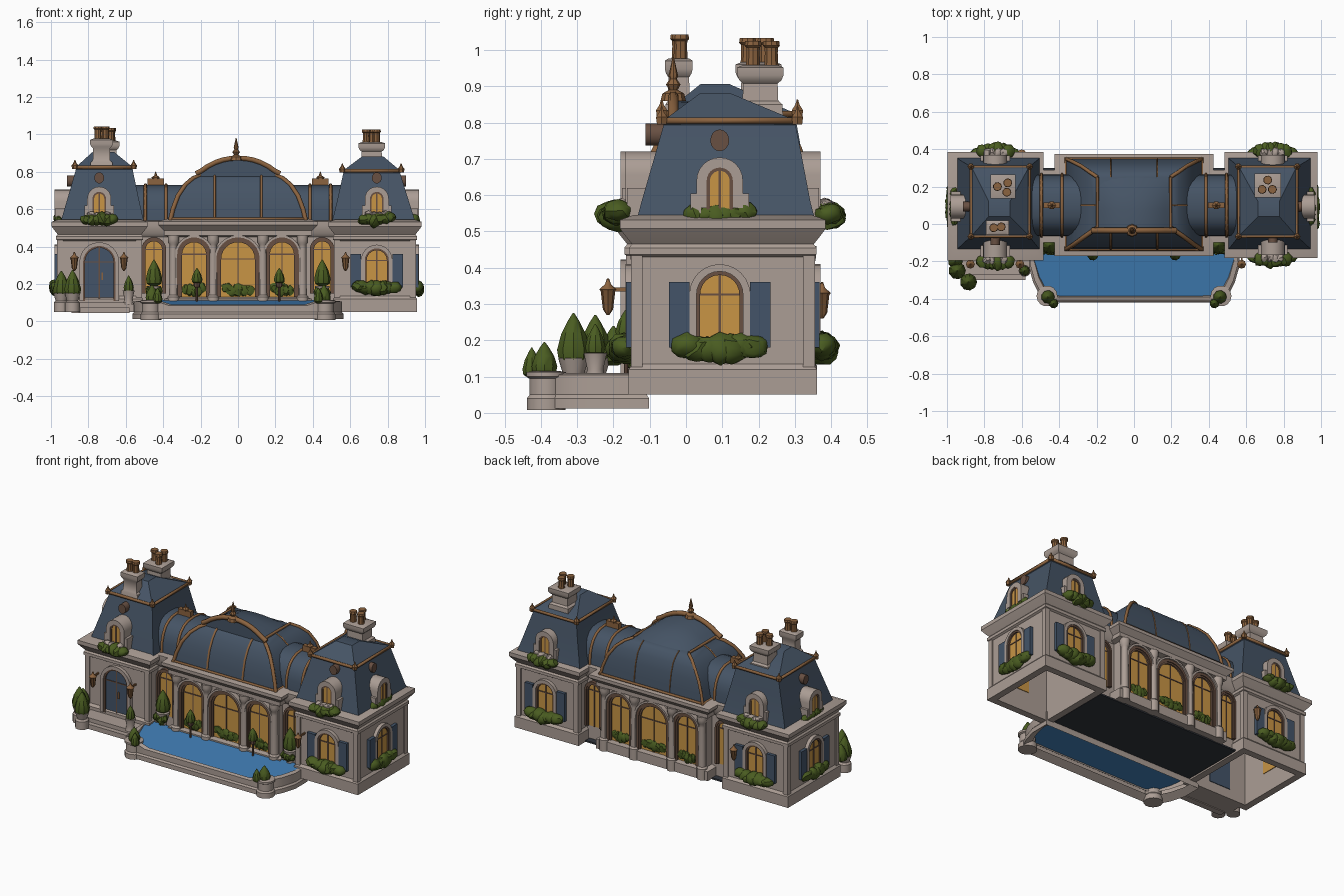
import bpy, bmesh, math, random
from mathutils import Matrix, Vector

if "Cube" in bpy.data.objects:
    bpy.data.objects.remove(bpy.data.objects["Cube"])
random.seed(4)
I = Matrix.Identity(4)

def mat(name, r, g, b):
    m = bpy.data.materials.new(name)
    m.diffuse_color = (r, g, b, 1)
    m.use_nodes = True
    m.node_tree.nodes["Principled BSDF"].inputs["Base Color"].default_value = m.diffuse_color
    return m

STONE = mat("warm_stone", .41, .34, .30)
SLATE = mat("slate_roof", .06, .088, .13)
BRONZE = mat("bronze", .26, .125, .05)
GLASS = mat("amber_glass", .58, .30, .06)
LEAF = mat("leaf_green", .068, .108, .015)
WATER = mat("pool_water", .05, .2, .45)
PAINT = mat("blue_paint", .056, .088, .14)
BROWN = mat("dark_brown", .14, .08, .055)
DARK = mat("dark_floor", .03, .035, .045)

# ---------- helpers ----------
def put(name, bm, m, M=I):
    bmesh.ops.recalc_face_normals(bm, faces=bm.faces)
    me = bpy.data.meshes.new(name)
    bm.to_mesh(me)
    bm.free()
    me.transform(M)
    me.materials.append(m)
    bpy.context.collection.objects.link(bpy.data.objects.new(name, me))

def loft(name, rings, m, M=I, caps=True):
    bm = bmesh.new()
    vs = [[bm.verts.new(p) for p in r] for r in rings]
    n = len(rings[0])
    for a, b in zip(vs, vs[1:]):
        for i in range(n):
            bm.faces.new((a[i], a[(i + 1) % n], b[(i + 1) % n], b[i]))
    if caps:
        bm.faces.new(vs[0])
        bm.faces.new(vs[-1])
    put(name, bm, m, M)

def rect(x0, x1, y0, y1, z):
    return [(x0, y0, z), (x1, y0, z), (x1, y1, z), (x0, y1, z)]

def box(name, x0, x1, y0, y1, z0, z1, m, M=I):
    loft(name, [rect(x0, x1, y0, y1, z0), rect(x0, x1, y0, y1, z1)], m, M)

def walls(name, x0, x1, y0, y1, prof, m=STONE):
    loft(name, [rect(x0 - o, x1 + o, y0 - o, y1 + o, z) for o, z in prof], m)

def lathe(name, prof, loc, m, n=12):
    loft(name, [[(r * math.cos(2 * math.pi * i / n), r * math.sin(2 * math.pi * i / n), z)
                 for i in range(n)] for r, z in prof], m, Matrix.Translation(loc))

def tube(name, pts, r, m=BRONZE, closed=False):
    cu = bpy.data.curves.new(name, 'CURVE')
    cu.dimensions, cu.bevel_depth, cu.bevel_resolution, cu.use_fill_caps = '3D', r, 1, True
    sp = cu.splines.new('POLY')
    sp.points.add(len(pts) - 1)
    for p, q in zip(sp.points, pts):
        p.co = (*q, 1)
    sp.use_cyclic_u = closed
    cu.materials.append(m)
    bpy.context.collection.objects.link(bpy.data.objects.new(name, cu))

def arch(w, z0, z1, n=12):
    top = [(-w * math.cos(math.pi * i / n), z1 - w + w * math.sin(math.pi * i / n)) for i in range(n + 1)]
    return [(-w, z0)] + top + [(w, z0)]

def plate(name, line, y0, y1, m, M):
    loft(name, [[(x, y, z) for x, z in line] for y in (y0, y1)], m, M)

def surround(name, w, z0, z1, t, y0, y1, m, M):
    pairs = zip(arch(w + t, z0, z1 + t), arch(w, z0, z1))
    loft(name, [[(a[0], y0, a[1]), (b[0], y0, b[1]), (b[0], y1, b[1]), (a[0], y1, a[1])]
                for a, b in pairs], m, M)

def face(x, y, deg):
    return Matrix.Translation((x, y, 0)) @ Matrix.Rotation(math.radians(deg), 4, 'Z')

def hedge(name, M, half, z, d=.045, h=.036, n=6, out=0.0, m=LEAF):
    bm = bmesh.new()
    for i in range(n):
        u = -1 + 2 * i / (n - 1)
        k = random.uniform(.9, 1.1) * (1 - .25 * abs(u))
        p = Vector((u * half * .72, -d * .5 - out, z + random.uniform(-.2, .2) * h + .008 * u * u))
        S = Matrix.Diagonal((half * .36, d * k, h * k, 1))
        bmesh.ops.create_icosphere(bm, subdivisions=2, radius=1, matrix=Matrix.Translation(p) @ S)
    for v in bm.verts:
        v.co += Vector([random.uniform(-.004, .004) for _ in 'xyz'])
    put(name, bm, m, M)

def cone_bush(name, x, y, z, r, h):
    lathe(name, [(.3 * r, z), (.9 * r, z + .12 * h), (r, z + .3 * h), (.75 * r, z + .6 * h),
                 (.35 * r, z + .85 * h), (.05 * r, z + h)], (x, y, 0), LEAF, 9)

def window(name, M, w, z0, z1, glass=GLASS, t=.02, frame=STONE):
    surround(name + "_surround", w + .008, z0, z1 + .008, t, -.022, .01, frame, M)
    surround(name + "_frame", w - .002, z0, z1 - .002, .011, -.016, .01, BROWN, M)
    plate(name + "_pane", arch(w, z0, z1), -.006, .004, glass, M)
    box(name + "_mullion", -.003, .003, -.01, 0, z0, z1, BROWN, M)
    box(name + "_transom", -w, w, -.01, 0, z1 - w - .003, z1 - w + .003, BROWN, M)

def lantern(x, y, z, wall):
    lathe("lantern", [(.004, z - .05), (.014, z - .035), (.02, z + .015), (.024, z + .02),
                      (.008, z + .035), (.003, z + .05)], (x, y, 0), BRONZE, 8)
    box("lantern_bracket", x - .004, x + .004, min(y, wall), max(y, wall), z + .015, z + .025, BRONZE)

# ---------- wings: hollow shells, open underneath ----------
WALL = [(-.03, .49), (-.03, .05), (.013, .05), (.013, .12), (0, .135), (0, .43), (.012, .437), (.012, .455),
        (.004, .465), (.024, .49), (.037, .508), (.037, .532), (0, .545)]

def dormer(M, out, up):
    plate("dormer_body", arch(.052, .54, .695 + up), -.02, .10, STONE, M)
    surround("dormer_hood", .036, .565, .672 + up, .028, -.034, .06, STONE, M)
    plate("dormer_pane", arch(.034, .56, .67 + up), -.026, -.018, GLASS, M)
    surround("dormer_frame", .027, .56, .663 + up, .009, -.03, 0, BROWN, M)
    box("dormer_mullion", -.003, .003, -.029, -.02, .56, .67 + up, BROWN, M)
    for k in (-1, 1):
        box("dormer_foot", k * .066 - .014, k * .066 + .014, -.03, .03, .535, .60 + up, STONE, M)
    hedge("dormer_hedge", M, .095, .543, .05 if out else .026, .036, 6, out)
    if out:
        hedge("dormer_blossoms", M, .06, .566, .03, .02, 4, out, STONE)
    plate("round_vent", [(.026 * math.cos(a * math.pi / 8), .747 + up + .03 * math.sin(a * math.pi / 8))
                         for a in range(16)], .034, .10, BROWN, M)

def chimney(x, y, hx, hy, top, pots):
    prof = [(1.1, .76), (1.05, .85), (.85, .86), (.82, top - .045), (1, top - .035), (1.1, top - .022),
            (1.1, top), (.8, top + .007)]
    loft("chimney", [rect(x - hx * k, x + hx * k, y - hy * k, y + hy * k, z) for k, z in prof], STONE)
    for dx, dy in pots:
        lathe("chimney_pot", [(.020, top), (.018, top + .04), (.019, top + .055), (.024, top + .06),
                              (.022, top + .073)], (x + dx, y + dy, 0), BRONZE, 9)

for s in (-1, 1):
    edge, front_y, lift = (.96, -.158, .022) if s < 0 else (.945, -.145, .003)
    a, b = sorted((s * .52, s * edge))
    cx = s * .742
    walls("wing_walls", a, b, front_y, .348, WALL)
    for px in (a, b):
        for py in (front_y, .348):
            box("corner_pilaster", px - (.007 if px == a else .025), px + (.025 if px == a else .007),
                py - (.007 if py < 0 else .025), py + (.025 if py < 0 else .007), .06, .435, STONE)
    # mansard roof with bronze curb and low hipped top
    def roof(o_in, o_out, f, k, z):
        x0, x1 = sorted((s * (.503 + o_in), s * (.947 - o_out)))
        return rect(x0, x1, f, k, z + lift * (z - .535) / .27)
    loft("mansard_roof", [roof(0, 0, -.135, .355, .535), roof(.012, .014, -.123, .343, .58),
                          roof(.04, .052, -.088, .32, .70), roof(.06, .08, -.062, .302, .79),
                          roof(.052, .072, -.07, .31, .805)], SLATE)
    loft("roof_cap", [roof(.06, .08, -.062, .302, .803), roof(.16, .17, .04, .12, .878)], SLATE)
    curb = roof(.055, .075, -.067, .307, .802)
    tube("roof_curb", curb, .010, closed=True)
    for p in curb:
        lathe("corner_ornament", [(.015, -.01), (.018, .01), (.007, .025), (.002, .04)], p, BRONZE, 6)
    # windows, shutters, dormers
    sides = ((face(cx, front_y, 0), 0), (face(cx, .348, 180), 1), (face(s * edge, .093, 90 * s), 2))
    for M, side in sides:
        if side == 0 and s < 0:
            window("front_door", M, .078, .11, .395, PAINT)
            plate("door_inside", arch(.075, .11, .39), .026, .034, PAINT, M)
            box("door_handle", .012, .02, -.014, 0, .22, .26, BRONZE, M)
        else:
            window("wing_window", M, .056, .18, .382)
            plate("window_inside", arch(.056, .18, .382), .026, .034, GLASS, M)
            for k in (-1, 1):
                box("shutter", k * .112 - .028, k * .112 + .028, -.02, .002, .18, .36, PAINT, M)
            hedge("window_hedge", M, .125, .178, .034 if side == 2 else .05, .042, 7)
        dormer(M @ Matrix.Translation((0, .012, 0)), 0 if side == 2 else .03, .004 if side == 2 else .02)

chimney(-.70, .20, .06, .058, .96, [(-.03, 0), (.025, .02), (.02, -.03)])
chimney(-.73, -.02, .055, .035, .97, [(-.02, 0), (.02, .005)])
chimney(.715, .205, .065, .058, .952, [(-.03, -.02), (.0, .03), (.025, -.02)])
for x in (-.875, -.61, .575):
    lantern(x, -.215, .32, -.14)
lantern(-.60, .375, .31, .34)

# ---------- central pavilion ----------
walls("pavilion_walls", -.365, .365, -.11, .315,
      [(-.01, .09), (-.01, .06), (.03, .06), (.03, .12), (0, .13), (0, .45), (.03, .46), (.03, .485),
       (.05, .505), (.06, .515), (.06, .535), (.01, .55)])
box("pavilion_floor", -.5, .5, -.13, .30, .055, .065, DARK)
for y, deg in ((-.11, 0), (.315, 180)):
    for x, w in ((-.235, .066), (0, .092), (.235, .066)):
        M = face(x, y, deg)
        window("pavilion_window", M, w, .13, .425, t=.016, frame=BROWN)
        surround("pavilion_arch", w + .024, .13, .449, .012, -.03, .01, STONE, M)
        hedge("window_planting", M, w * .9, .165, .014, .036, 5)
    for x in (-.345, -.133, .133, .345):
        lathe("column", [(.032, .06), (.032, .13), (.023, .14), (.02, .39), (.021, .41), (.028, .42), (.03, .44),
                         (.03, .46)], (x, y - .014 if y < 0 else y + .014, 0), STONE)
# curved main roof
DOME = [(.362, -.135, .348, .54), (.348, -.127, .342, .60), (.322, -.11, .33, .67), (.282, -.08, .31, .73),
        (.24, -.05, .28, .765), (.195, -.02, .25, .785)]
loft("main_roof", [rect(-h, h, f, k, z) for h, f, k, z in DOME], SLATE)
def lens(y, z0, h):
    return [(-.2 + .04 * i, y, z0 + h * (1 - abs(i / 5 - 1) ** 2.2)) for i in range(11)] + [(.2, y, .74), (-.2, y, .74)]
loft("crest_roof", [lens(-.035, .79, .07), lens(.08, .79, .065), lens(.19, .785, .04), lens(.27, .765, .005)], SLATE)
for e in (-1, 1):
    tube("front_hip_rib", [(e * h, f, z) for h, f, k, z in DOME], .012)
    tube("back_hip_rib", [(e * h, k, z) for h, f, k, z in DOME], .010)
    tube("top_rib", [(e * .195, -.02, .79), (e * .195, .25, .79)], .008)
    tube("front_rib", [(e * .125, f, z) for h, f, k, z in DOME], .007)
    tube("back_rib", [(e * .125, k, z) for h, f, k, z in DOME], .004)
    tube("end_rib", [(e * h, .1, z) for h, f, k, z in DOME], .005)
tube("eave_band", rect(-.365, .365, -.137, .35, .547), .009, closed=True)
tube("top_band", [(-.2, -.022, .785), (.2, -.022, .785)], .009)
tube("crest_arch", [(-.225, -.035, .79)] + [(p[0], p[1], p[2] + .008) for p in lens(-.035, .795, .07)[:11]]
     + [(.225, -.035, .79)], .015)
lathe("crest_finial", [(.035, .86), (.03, .88), (.012, .89), (.02, .905), (.01, .92), (.013, .93), (.002, .98)],
      (-.01, -.035, 0), BRONZE, 8)

# ---------- links between pavilion and wings ----------
for s in (-1, 1):
    a, b = sorted((s * .36, s * .515))
    walls("link_walls", a, b, -.07, .26, [(0, .06), (0, .45), (.02, .47), (.03, .51), (.03, .535), (0, .54)])
    sec = [(.1 - .165 * math.copysign(abs(math.cos(t)) ** .75, math.cos(t)), .53 + .20 * math.sin(t) ** .75)
           for t in [math.pi * i / 12 for i in range(12)] + [math.pi - 1e-6]]
    loft("link_roof", [[(x, y, z) for y, z in sec] for x in (s * .28, s * .56)], SLATE)
    for x in (.385, .495):
        tube("link_rib", [(s * x, y, z) for y, z in sec], .009)
    box("ridge_ornament", s * .44 - .045, s * .44 + .045, .085, .115, .72, .765, BRONZE)
    lathe("ridge_finial", [(.02, .76), (.022, .77), (.008, .78), (.002, .80)], (s * .44, .1, 0), BRONZE, 6)
    window("link_window", face(s * .45, -.07, 0), .046, .15, .43, t=.012, frame=BROWN)
    window("link_back_window", face(s * .46, .26, 180), .04, .15, .42, t=.012, frame=BROWN)
    # potted topiary in front of links and windows
    lathe("urn", [(.03, .07), (.022, .12), (.035, .16), (.04, .19), (.03, .19)], (s * .45, -.115, 0), STONE)
    hedge("urn_trailing_leaves", face(s * .45, -.125, 0), .042, .15, .03, .03, 4)
    cone_bush("urn_topiary", s * .45, -.115, .185, .045, .145)
    lathe("small_pot", [(.006, .09), (.006, .18), (.016, .185), (.02, .21)], (s * .22, -.165, 0), BROWN, 8)
    cone_bush("small_topiary", s * .22, -.165, .20, .03, .085)

# ---------- pool, rim higher at the sides ----------
half = [(.54, -.12), (.54, -.20), (.515, -.29), (.48, -.36), (.42, -.395), (.36, -.395)]
line = half + [(-x, y) for x, y in reversed(half)]
def ring(k, z, lift=0):
    return [(x * (1 + k), y + (k * .4 if y > -.15 else -k * .55), z + (lift if abs(x) > .4 else 0)) for x, y in line]
loft("pool_rim", [ring(-.03, .04), ring(.045, .012), ring(.045, .04), ring(.03, .05), ring(.03, .085, .02),
                  ring(-.01, .09, .02), ring(-.03, .06)], STONE, caps=False)
loft("pool_water", [[(x, y, .078 + (y + .395) * .13 - t) for x, y in line] for t in (0, .006)], WATER)
for s in (-1, 1):
    lathe("pool_pedestal", [(.055, .008), (.055, .04), (.047, .05), (.047, .095), (.056, .1), (.056, .112),
                            (.04, .115)], (s * .465, -.385, 0), STONE, 14)
    cone_bush("pool_bush", s * .46, -.39, .10, .036, .095)
    cone_bush("pool_bush", s * .43, -.425, .095, .026, .085)

# ---------- entrance terrace ----------
box("terrace", -.92, -.56, -.27, -.15, .05, .10, STONE)
box("terrace_step", -.89, -.58, -.30, -.26, .045, .075, STONE)
for x, y, h in ((-.945, -.25, .14), (-.885, -.31, .145)):
    lathe("planter", [(.04, .05), (.04, .10), (.03, .11), (.042, .15), (.036, .155)], (x, y, 0), STONE)
    cone_bush("planter_bush", x, y, .13, .046, h)
cone_bush("planter_bush", -.955, -.20, .13, .04, .11)
lathe("planter", [(.03, .09), (.022, .12), (.032, .165), (.025, .165)], (-.585, -.25, 0), STONE)
cone_bush("door_topiary", -.585, -.25, .155, .028, .09)

# smooth shading with kept edges
for ob in bpy.context.collection.objects:
    ob.select_set(ob.type == 'MESH')
    if ob.type == 'MESH':
        bpy.context.view_layer.objects.active = ob
bpy.ops.object.shade_smooth_by_angle(angle=math.radians(35))
